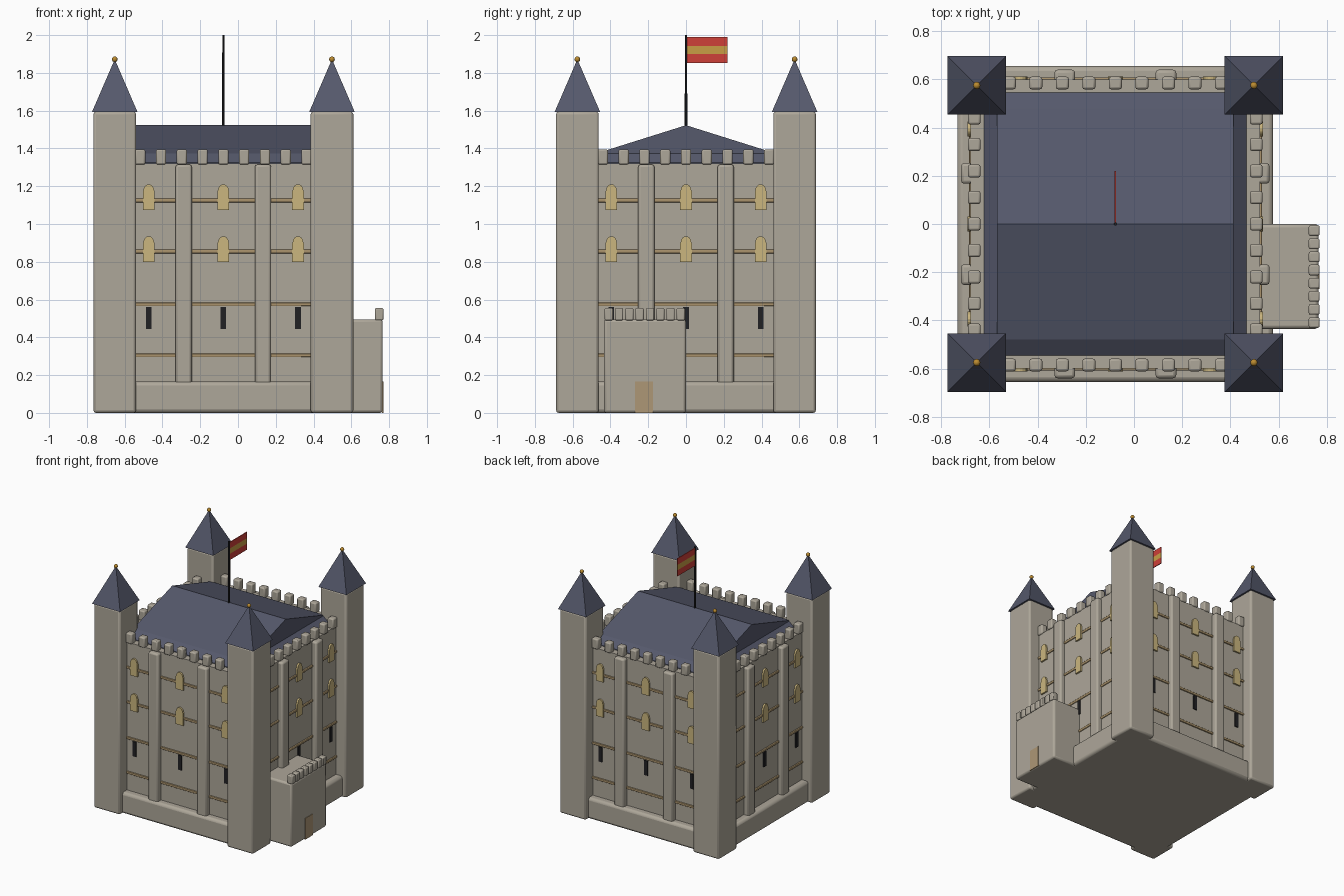
import bpy, bmesh, math
from mathutils import Matrix, Vector

if "Cube" in bpy.data.objects:
    bpy.data.objects.remove(bpy.data.objects["Cube"])

CX = -0.0775  # centre of the keep in x


def mat(name, r, g, b):
    m = bpy.data.materials.new(name)
    m.diffuse_color = (r, g, b, 1)
    m.use_nodes = True
    m.node_tree.nodes["Principled BSDF"].inputs["Base Color"].default_value = m.diffuse_color
    return m


STONE = mat("stone", 0.42, 0.385, 0.32)
SLATE = mat("slate", 0.092, 0.1, 0.15)
TRIM = mat("trim", 0.40, 0.29, 0.15)
GLOW = mat("window_gold", 0.60, 0.47, 0.21)
DARK = mat("dark_iron", 0.015, 0.015, 0.017)
WOOD = mat("door_wood", 0.42, 0.31, 0.18)
RED = mat("flag_red", 0.62, 0.05, 0.04)
YELLOW = mat("flag_yellow", 0.58, 0.34, 0.06)
GOLD = mat("gold", 0.5, 0.26, 0.03)


def finish(name, bm, material, bevel=0.0, segments=2):
    bmesh.ops.recalc_face_normals(bm, faces=bm.faces)
    me = bpy.data.meshes.new(name)
    bm.to_mesh(me)
    bm.free()
    ob = bpy.data.objects.new(name, me)
    bpy.context.collection.objects.link(ob)
    me.materials.append(material)
    if bevel:
        b = ob.modifiers.new("soft_edges", 'BEVEL')
        b.width, b.segments = bevel, segments
        b.limit_method = 'ANGLE'
        bpy.ops.object.select_all(action='DESELECT')
        ob.select_set(True)
        bpy.context.view_layer.objects.active = ob
        bpy.ops.object.shade_smooth_by_angle(angle=math.radians(40))
    return ob


def box(name, x, y, z, material, bevel=0.0):
    """Box from (min, max) ranges."""
    bm = bmesh.new()
    bmesh.ops.create_cube(bm, size=1)
    for v in bm.verts:
        for i, (lo, hi) in enumerate((x, y, z)):
            v.co[i] = hi if v.co[i] > 0 else lo
    return finish(name, bm, material, bevel)


def slab(name, half, z, material, bevel=0.0):
    return box(name, (CX - half, CX + half), (-half, half), z, material, bevel)


def plate(name, profile, front, depth, side, material, bevel=0.0):
    """Extrude an (along, z) profile out of one of the four walls."""
    bm = bmesh.new()
    f = bm.faces.new([bm.verts.new((u, -front, z)) for u, z in profile])
    ext = bmesh.ops.extrude_face_region(bm, geom=[f])
    for v in ext["geom"]:
        if isinstance(v, bmesh.types.BMVert):
            v.co.y += depth
    turn = Matrix.Translation((CX, 0, 0)) @ Matrix.Rotation(side * math.pi / 2, 4, 'Z')
    bmesh.ops.transform(bm, matrix=turn, verts=bm.verts)
    return finish(name, bm, material, bevel)


def rect(u, half, z0, z1):
    return [(u - half, z0), (u + half, z0), (u + half, z1), (u - half, z1)]


def arch(u, half, z0, z1):
    spring = z1 - half
    top = [(u + half * 0.9 * math.cos(a), spring + half * math.sin(a))
           for a in (i * math.pi / 8 for i in range(9))]
    return [(u - half, z0), (u + half, z0), (u + half, spring - 0.005)] + top + [(u - half, spring - 0.005)]


# Main keep, plinth and string courses
slab("keep_wall", 0.60, (0.1, 1.32), STONE)
slab("plinth", 0.655, (0, 0.165), STONE, 0.02)
for z in (0.305, 0.575, 0.855, 1.125):
    slab("string_course", 0.608, (z - 0.01, z + 0.01), TRIM, 0.004)

# Wall details on all four sides
for side in range(4):
    for u in (-0.21, 0.21):
        plate("pilaster", rect(u, 0.043, 0.15, 1.315), 0.64, 0.06, side, STONE, 0.013)
    for u in (-0.395, 0, 0.395):
        plate("arrow_slit", rect(u, 0.015, 0.445, 0.56), 0.607, 0.009, side, DARK)
        for z in (0.80, 1.075):
            plate("arched_window", arch(u, 0.031, z, z + 0.135), 0.613, 0.016, side, GLOW)
    for i in range(-4, 5):
        plate("merlon", rect(i * 0.11, 0.027, 1.315, 1.395), 0.611, 0.052, side, STONE, 0.009)

# Shallow gabled roof with steep lower edge
bm = bmesh.new()
rings = []
for hx, hy, z in ((0.545, 0.545, 1.31), (0.545, 0.545, 1.325), (0.49, 0.48, 1.372)):
    rings.append([bm.verts.new((CX + sx * hx, sy * hy, z))
                  for sx, sy in ((-1, -1), (1, -1), (1, 1), (-1, 1))])
bm.faces.new(rings[0])
for a, b in zip(rings, rings[1:]):
    for i in range(4):
        j = (i + 1) % 4
        bm.faces.new((a[i], a[j], b[j], b[i]))
left, right = (bm.verts.new((CX + s * 0.49, 0, 1.523)) for s in (-1, 1))
c = rings[-1]
bm.faces.new((c[0], c[1], right, left))
bm.faces.new((c[2], c[3], left, right))
bm.faces.new((c[1], c[2], right))
bm.faces.new((c[3], c[0], left))
finish("main_roof", bm, SLATE)

# Corner towers with pyramid roofs and finials
for sx in (-1, 1):
    for sy in (-1, 1):
        x, y, h = CX + sx * 0.575, sy * 0.575, 0.113
        box("corner_tower", (x - h, x + h), (y - h, y + h), (0, 1.595), STONE, 0.014)
        bm = bmesh.new()
        bmesh.ops.create_cone(bm, cap_ends=True, segments=4, radius1=0.121 * math.sqrt(2),
                              radius2=0, depth=0.28, matrix=Matrix.Translation((x, y, 1.732))
                              @ Matrix.Rotation(math.pi / 4, 4, 'Z'))
        finish("tower_roof", bm, SLATE)
        bm = bmesh.new()
        bmesh.ops.create_uvsphere(bm, u_segments=12, v_segments=8, radius=0.015,
                                  matrix=Matrix.Translation((x, y, 1.872)))
        for f in bm.faces:
            f.smooth = True
        finish("finial", bm, GOLD)

# Entrance building on the right side
box("entrance_building", (0.5, 0.766), (-0.435, 0), (0, 0.495), STONE, 0.014)
for i in range(8):
    y = -0.409 + i * 0.0545
    box("entrance_merlon", (0.725, 0.77), (y - 0.022, y + 0.022), (0.49, 0.555), STONE, 0.007)
box("entrance_door", (0.762, 0.77), (-0.27, -0.175), (0, 0.165), WOOD)

# Flagpole and striped flag
bm = bmesh.new()
bmesh.ops.create_cone(bm, cap_ends=True, segments=10, radius1=0.007, radius2=0.006,
                      depth=0.5, matrix=Matrix.Translation((CX, 0, 1.75)))
finish("flagpole", bm, DARK)
for z0, z1, m in ((1.852, 1.9, RED), (1.9, 1.942, YELLOW), (1.942, 1.99, RED)):
    box("flag_stripe", (CX - 0.003, CX + 0.003), (0.004, 0.22), (z0, z1), m)
